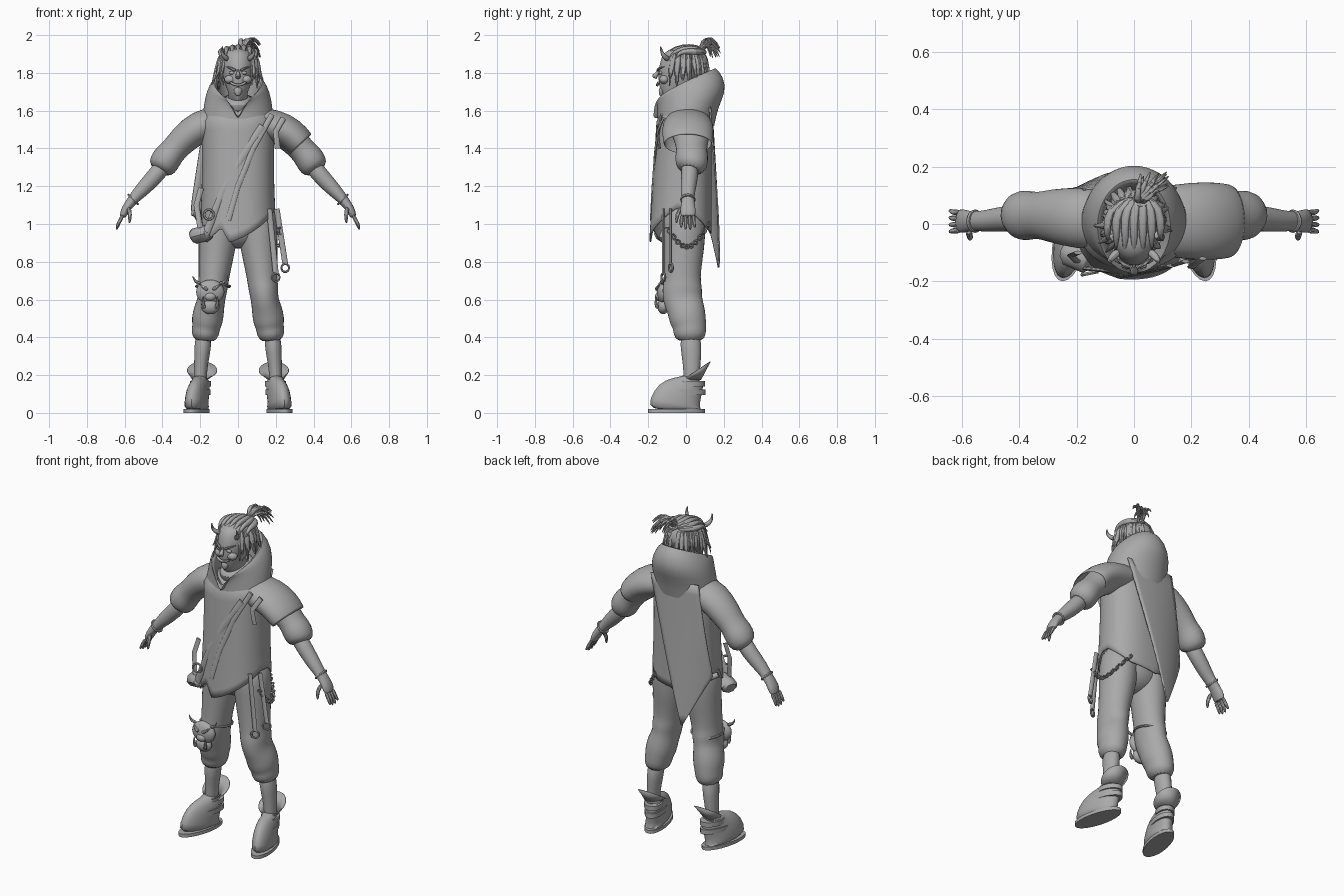
import bpy, bmesh, math, random
from mathutils import Vector, Matrix
from math import sin, cos, pi, exp, sqrt, copysign, radians, degrees

random.seed(4)
if "Cube" in bpy.data.objects:
    bpy.data.objects.remove(bpy.data.objects["Cube"])

grey = (.4, .4, .4, 1)
clay = bpy.data.materials.new("clay_grey")
clay.use_nodes = True
clay.diffuse_color = grey
clay.node_tree.nodes["Principled BSDF"].inputs["Base Color"].default_value = grey
made = []


def finish(name, bm, smooth=False, thickness=0):
    bmesh.ops.recalc_face_normals(bm, faces=bm.faces)
    mesh = bpy.data.meshes.new(name)
    bm.to_mesh(mesh)
    bm.free()
    mesh.materials.append(clay)
    part = bpy.data.objects.new(name, mesh)
    bpy.context.collection.objects.link(part)
    if thickness:
        part.modifiers.new("thickness", "SOLIDIFY").thickness = thickness
    if smooth:
        modifier = part.modifiers.new("smooth", "SUBSURF")
        modifier.levels = modifier.render_levels = 1
    made.append(part)
    return part


def skin(name, loops, closed=True, caps=True, smooth=False, thickness=0):
    """Bridge a list of point loops with quads."""
    bm = bmesh.new()
    rows = [[bm.verts.new(point) for point in loop] for loop in loops]
    count = len(rows[0])
    for low, high in zip(rows, rows[1:]):
        for i in range(count if closed else count - 1):
            j = (i + 1) % count
            bm.faces.new((low[i], low[j], high[j], high[i]))
    if closed and caps:
        bm.faces.new(rows[0])
        bm.faces.new(rows[-1])
    return finish(name, bm, smooth, thickness)


def around(count):
    return [2 * pi * i / count for i in range(count)]


def tube(name, points, sides=16, along=(0, 1, 0), smooth=True, mirror=1, **options):
    """Sweep ellipses along (x, y, z, side radius, radius toward 'along')."""
    centres = [Vector((mirror * p[0], p[1], p[2])) for p in points]
    loops = []
    for i, centre in enumerate(centres):
        tangent = (centres[min(i + 1, len(centres) - 1)] - centres[max(i - 1, 0)]).normalized()
        depth = Vector(along)
        depth = (depth - tangent * depth.dot(tangent)).normalized()
        width = tangent.cross(depth)
        loops.append([centre + width * cos(a) * points[i][3] + depth * sin(a) * points[i][-1]
                      for a in around(sides)])
    return skin(name, loops, smooth=smooth, **options)


def strand(name, points, radius, mirror=1, taper=.85):
    """Tapering lock, horn or finger."""
    last = len(points) - 1
    return tube(name, [(*p, radius * (1 - taper * (i / last) ** 1.5)) for i, p in enumerate(points)],
                7, (.9, .3, .2), mirror=mirror)


def ribbon(name, points, width=.015):
    """Flat strap of constant width."""
    return tube(name, [(*p, width, .007) for p in points], 8, smooth=False)


def tilted(name, rings, sides=32, mirror=1, **options):
    """Stack ellipses (x, y, z, rx, ry, tilt to the back, notch at the front)."""
    return skin(name, [[(mirror * x + rx * cos(a), y + ry * sin(a),
                         z + tilt * sin(a) - notch * exp(-abs(a - 1.5 * pi) / .35))
                        for a in around(sides)] for x, y, z, rx, ry, tilt, notch in rings], **options)


def ball(name, centre, size):
    bm = bmesh.new()
    bmesh.ops.create_uvsphere(bm, u_segments=20, v_segments=12, radius=1)
    bm.transform(Matrix.Translation(centre) @ Matrix.Diagonal((*size, 1)))
    return finish(name, bm)


def hoop(name, centre, radius, thick, axis):
    turn = Vector(axis).to_track_quat("Z", "Y")
    return skin(name, [[Vector(centre) + turn @ Vector((cos(a) * (radius + thick * cos(b)),
                                                        sin(a) * (radius + thick * cos(b)), thick * sin(b)))
                        for b in around(6)] for a in around(16) + [0]], caps=False)


# Tunic: rounded body with a pointed, overlapping hem
hem = [(0, 1.08), (60, .97), (100, .95), (190, 1.06), (218, .9), (248, .98), (261, .9), (345, 1.08), (360, 1.08)]


def hem_height(angle):
    for (a, low), (b, high) in zip(hem, hem[1:]):
        if a <= angle <= b:
            return low + (high - low) * (angle - a) / (b - a)


def tunic_point(angle, step):
    z = 1.63 + (hem_height(degrees(angle)) - 1.63) * step
    taper = sqrt(min(1, (1.66 - z) * 10))
    depth = .135 if sin(angle) > 0 else .165 + .06 * (1.4 - z)
    width = .19 + .1 * (1.35 - z) ** 2
    return (width * taper * copysign(abs(cos(angle)) ** .85, cos(angle)),
            depth * taper * copysign(abs(sin(angle)) ** .9, sin(angle)), z)


skin("tunic", [[tunic_point(a, i / 16) for a in around(72)] for i in range(17)], caps=False, thickness=.008)


# Back cape that falls to one point
def cape_row(t):
    left = .15 - .24 * t
    right = max(-.17 - .13 * t, -.1 - .42 * (1 - t))
    across = [right + (left - right) * i / 12 for i in range(13)]
    return [(x, (.14 + .05 * t) * sqrt(1 - (x / (.38 - .12 * t)) ** 2), 1.62 - .85 * t) for x in across]


skin("back_cape", [cape_row(i / 14) for i in range(15)], closed=False, thickness=.008)

# Hood, neck cowl and the wide shoulder mantle
tilted("hood", [(0, 0, 1.52, .19, .15, 0, 0), (0, .01, 1.6, .185, .16, .02, .02),
                (0, .03, 1.67, .175, .182, .03, .05), (0, .02, 1.73, .155, .18, .05, .09),
                (0, -.015, 1.76, .125, .165, .08, .13), (0, -.01, 1.74, .11, .145, .07, .13),
                (0, 0, 1.6, .1, .12, .02, 0)], 40, caps=False, smooth=True)
tilted("neck_cowl", [(0, 0, 1.56, .09, .11, 0, 0), (0, -.01, 1.66, .09, .12, .02, 0),
                     (0, -.01, 1.68, .07, .1, .02, 0)], smooth=True)
tube("shoulder_mantle", [(.08, .01, 1.54, .08, .12), (.2, .01, 1.52, .09, .137),
                         (.28, .01, 1.48, .086, .137), (.335, .01, 1.42, .08, .13)],
     24, caps=False, thickness=.008)
ribbon("mantle_edge", [(.24, -.12, 1.56), (.2, -.15, 1.49), (.21, -.14, 1.4)])

# Diagonal wrap edge and strap across the chest
ribbon("chest_wrap", [(.18, -.13, 1.58), (.08, -.16, 1.4), (0, -.175, 1.2), (-.05, -.184, 1.02)])
ribbon("chest_strap", [(.13, -.145, 1.52), (.02, -.165, 1.35), (-.08, -.165, 1.17), (-.17, -.155, .95)], .02)

for side, name in ((1, "left_"), (-1, "right_")):
    # Gathered sleeve, forearm and hand
    tube(name + "sleeve", [(.1, .02, 1.55, .08, .11), (.2, .02, 1.52, .09, .11), (.29, .03, 1.45, .08, .095),
                           (.34, .03, 1.39, .07, .08), (.37, .03, 1.36, .08, .09),
                           (.4, .03, 1.31, .08, .088), (.42, .02, 1.28, .06)], mirror=side)
    tube(name + "forearm", [(.37, .02, 1.34, .05), (.45, .02, 1.24, .045), (.51, .01, 1.18, .04),
                            (.565, .01, 1.12, .026, .032), (.595, .01, 1.08, .024, .043),
                            (.615, .01, 1.03, .018, .043)], mirror=side)
    for i in range(4):
        y = .04 - .021 * i
        strand(name + "finger", [(.607, y, 1.05), (.63, y, 1.01), (.645, y * 1.2, .96 + .012 * abs(i - 1.5))], .013, side, .4)
    strand(name + "thumb", [(.58, -.02, 1.09), (.57, -.05, 1.05), (.575, -.05, 1)], .015, side, .5)
    hoop(name + "bracelet", (side * .555, .01, 1.13), .034, .007, (side, 0, -1))

    # Trouser leg with a baggy, folded knee and bare calf
    tube(name + "trouser", [(.09, -.01, 1.12, .1, .11), (.105, -.01, .98, .11, .117), (.11, -.01, .88, .1, .11),
                            (.125, -.02, .75, .086, .1), (.13, -.02, .69, .08, .1), (.135, -.02, .66, .082, .108),
                            (.14, -.02, .6, .072, .106), (.153, 0, .55, .082, .1), (.163, .01, .49, .086, .1),
                            (.168, .02, .455, .074, .088), (.174, .02, .42, .076, .09), (.177, .02, .375, .056, .07)],
         mirror=side)
    tube(name + "calf", [(.18, .02, .43, .05, .06), (.19, .03, .31, .042, .055),
                         (.2, .03, .22, .034, .042), (.2, .03, .1, .036, .045)], mirror=side)
    tilted(name + "ankle_flare", [(.2, .03, .175, .042, .05, 0, 0), (.19, .06, .225, .08, .07, .045, 0)],
           mirror=side, caps=False, thickness=.004)

    # Shoe: sole, upper and straps, with the toes turned outward
    shoe = [tube(name + "shoe", [(.205, -.05, .01, .06, .15), (.205, -.05, .045, .06, .15),
                                 (.205, -.035, .085, .058, .135), (.2, 0, .12, .053, .1),
                                 (.2, .03, .155, .047, .07), (.2, .04, .185, .045, .06)], mirror=side),
            tube(name + "sole", [(.205, -.05, z, .062, .15) for z in (0, .02)], 24, smooth=False, mirror=side)]
    for z, y, reach in ((.11, -.005, .108), (.155, .03, .07)):
        shoe.append(tilted(name + "shoe_strap", [(.2, y, z + d, .062 - z / 20, reach, 0, 0) for d in (-.014, .014)],
                           mirror=side))
    for part in shoe:
        for vertex in part.data.vertices:
            vertex.co.x -= side * .2 * (vertex.co.y - .02)

    # Brow, eye, cheek and head horn
    strand(name + "brow", [(.01, -.15, 1.81), (.035, -.145, 1.825), (.07, -.11, 1.835)], .012, side)
    ball(name + "eye", (side * .033, -.134, 1.8), (.016, .01, .009))
    ball(name + "cheek", (side * .04, -.115, 1.765), (.032, .026, .024))
    strand(name + "horn", [(.05, -.09, 1.87), (.075, -.115, 1.885), (.088, -.13, 1.91), (.082, -.135, 1.945)], .018, side)

# Pelvis joins the legs
ball("pelvis", (0, -.01, .98), (.16, .11, .11))

# Head and face
tube("head", [(0, .01, 1.58, .06), (0, 0, 1.66, .06, .07), (0, -.055, 1.69, .045, .075),
              (0, -.05, 1.725, .066, .1), (0, -.04, 1.78, .08, .11), (0, -.02, 1.85, .09, .12),
              (0, 0, 1.9, .08, .1), (0, 0, 1.93, .04, .05)], 24)
strand("nose", [(0, -.172, 1.772), (0, -.158, 1.79), (0, -.14, 1.82)], .021)
strand("beard", [(0, -.11, 1.72), (0, -.13, 1.695), (0, -.135, 1.675)], .035)
grin = [(i - 3) * .015 for i in range(7)]
tube("grin", [(x, 4 * x * x - .152, 1.735 + 9 * x * x, .008) for x in grin], 8, (0, 0, 1))

# Hair: cap, swept braids, hanging locks and plume
ball("hair_cap", (0, .01, 1.845), (.098, .11, .098))
for i in range(7):
    x = .031 * (i - 3)
    dome = 1 - (x / .125) ** 2
    strand("braid", [(.02 + x / 7, .09, 1.91), (x, .05, 1.895 + .04 * dome), (x, -.02, 1.895 + .045 * dome),
                     (x, -.01 - .075 * dome, 1.875 + .045 * dome), (x, -.125 * dome, 1.86 + .02 * dome)], .023)
for i in range(34):
    a = radians(-46 + 272 * i / 33) + random.uniform(-.08, .08)
    flare = random.uniform(.98, 1.14)
    rings = ((.08, 1.905), (.102, 1.86), (.108 * flare, 1.79), (.112 * flare ** 2, random.uniform(1.69, 1.78)))
    strand("hair_lock", [(r * cos(a), (r + .006) * sin(a), z) for r, z in rings], random.uniform(.014, .022))
hoop("hair_tie", (.025, .08, 1.92), .022, .011, (.1, .5, .8))
for i in range(24):
    spread = Vector([random.uniform(-size, size) for size in (.04, .02, .025)])
    path = ((.02, .08, 1.91), (.025, .095, 1.96), (.05, .135, 1.97), (.07, .16, 1.91))
    strand("plume", [Vector(p) + spread * k / 2 for k, p in enumerate(path)], .017)

# Horned mask tied above the right knee
mask = Vector((-.147, -.12, .64))
ball("mask_face", mask, (.075, .035, .065))
ball("mask_jaw", mask + Vector((0, 0, -.075)), (.05, .032, .042))
ball("mask_snout", mask + Vector((0, -.025, -.025)), (.03, .02, .022))
features = {"mask_horn": [(.045, 0, .045), (.08, -.01, .05), (.095, -.01, .09)],
            "mask_tusk": [(.03, -.03, -.09), (.04, -.04, -.06), (.036, -.04, -.02)],
            "mask_brow": [(.01, -.035, .01), (.035, -.034, .025), (.06, -.015, .045)]}
for name, path in features.items():
    for side in (-1, 1):
        strand(name, [mask + Vector((side * x, y, z)) for x, y, z in path], .014)
hoop("mask_cord", (-.132, -.02, .67), .09, .006, (0, .1, 1))

# Right hip: pouch, ring, loose strap and roll
tube("hip_pouch", [(-.24, -.09, .93, .035), (-.23, -.095, .935, .042, .05),
                   (-.16, -.125, .955, .042, .05), (-.15, -.13, .96, .035)], 8, smooth=False)
hoop("strap_ring", (-.155, -.172, 1.05), .026, .007, (.2, -1, 0))
ribbon("hip_strap", [(-.195, -.1, 1.19), (-.22, -.11, 1.1), (-.2, -.13, .98)])
tube("back_roll", [(-.13, .1, 1, .016), (-.24, .03, 1.06, .016)], 10, smooth=False)

# Left hip: hanging straps with rings and a sagging chain
for top, end in (((.165, -.12, 1.08), (.2, -.12, .74)), ((.205, -.08, 1.08), (.25, -.08, .79))):
    ribbon("hanging_strap", [top, end])
    hoop("strap_end_ring", Vector(end) - Vector((0, 0, .022)), .022, .006, (.5, -1, 0))
for i in range(20):
    t = i / 19
    sag = sin(pi * t)
    hoop("chain_link", (.215 + .02 * sag - .09 * t ** 3, .22 * t - .1, .98 + .02 * t - .11 * sag),
         .01, .004, (1, 0, 0) if i % 2 else (0, 0, 1))

for part in made:
    part.select_set(True)
bpy.context.view_layer.objects.active = made[0]
bpy.ops.object.shade_smooth_by_angle(angle=radians(45))
